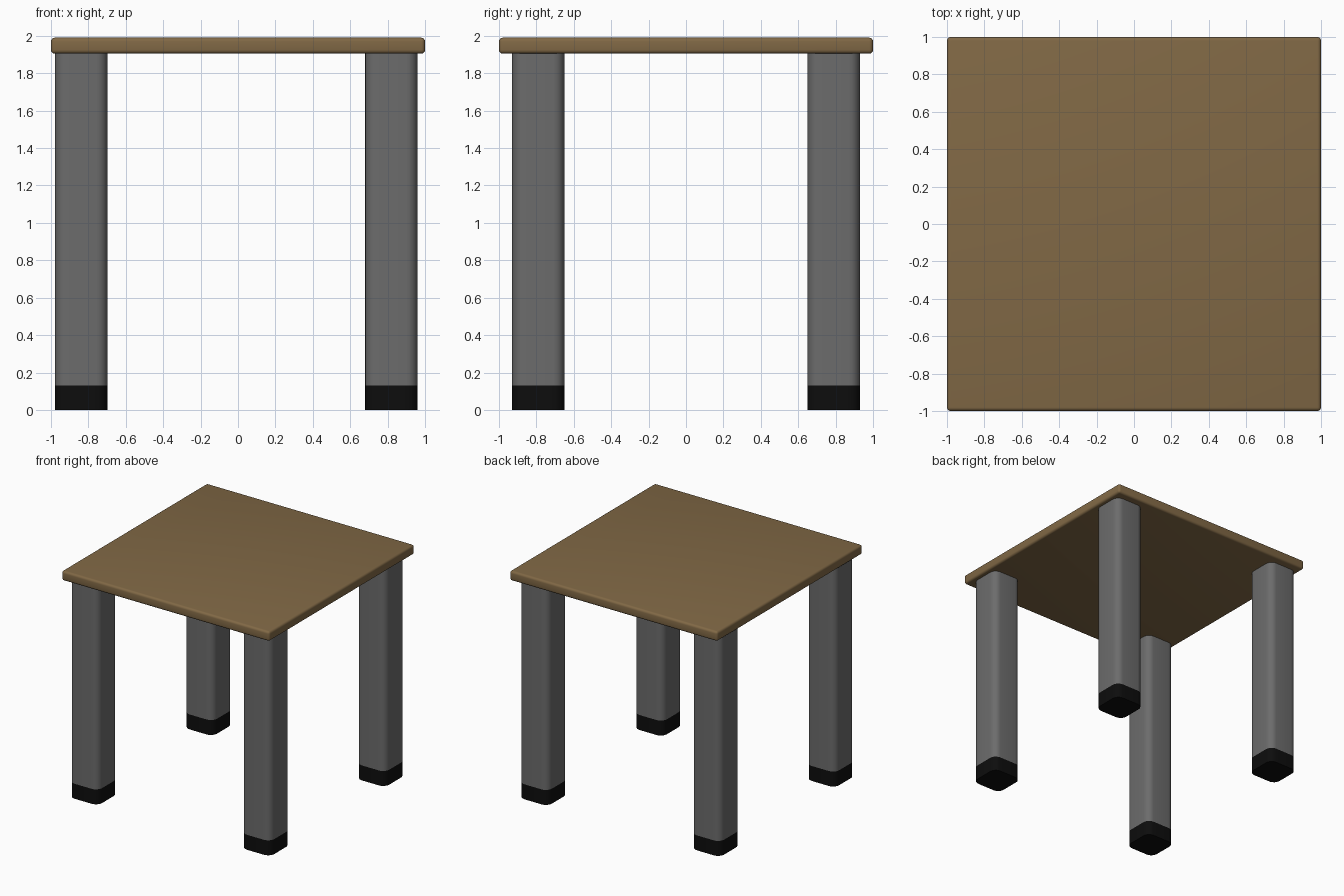
import bpy, bmesh

if "Cube" in bpy.data.objects:
    bpy.data.objects.remove(bpy.data.objects["Cube"])


def material(name, rgb):
    m = bpy.data.materials.new(name)
    m.diffuse_color = (*rgb, 1)
    m.use_nodes = True
    m.node_tree.nodes["Principled BSDF"].inputs["Base Color"].default_value = m.diffuse_color
    return m


def rounded_box(name, lo, hi, radius, segments, mat, vertical_only=False):
    """Box between two corners with rounded edges."""
    bm = bmesh.new()
    bmesh.ops.create_cube(bm, size=1)
    for v in bm.verts:
        v.co = [(a + b) / 2 + c * (b - a) for a, b, c in zip(lo, hi, v.co)]
    edges = [e for e in bm.edges if not vertical_only
             or abs(e.verts[0].co.z - e.verts[1].co.z) > 1e-4]
    bmesh.ops.bevel(bm, geom=edges, offset=radius, segments=segments,
                    profile=0.5, affect='EDGES')
    mesh = bpy.data.meshes.new(name)
    bm.to_mesh(mesh)
    bm.free()
    obj = bpy.data.objects.new(name, mesh)
    bpy.context.collection.objects.link(obj)
    mesh.materials.append(mat)
    bpy.ops.object.select_all(action='DESELECT')
    bpy.context.view_layer.objects.active = obj
    obj.select_set(True)
    bpy.ops.object.shade_smooth_by_angle()
    return obj


wood = material("wood", (0.22, 0.14, 0.06))
metal = material("dark_grey_metal", (0.15, 0.15, 0.15))
rubber = material("black_rubber", (0.004, 0.004, 0.004))

# Table top
rounded_box("table_top", (-1, -1, 1.905), (1, 1, 1.99), 0.02, 4, wood)

# Legs with rubber feet
W, FOOT, R = 0.14, 0.13, 0.06
for side, x in (("left", -0.838), ("right", 0.82)):
    for end, y in (("front", -0.79), ("back", 0.79)):
        rounded_box(f"{end}_{side}_leg", (x - W, y - W, FOOT),
                    (x + W, y + W, 1.905), R, 6, metal, True)
        rounded_box(f"{end}_{side}_foot", (x - W, y - W, 0),
                    (x + W, y + W, FOOT), R, 6, rubber, True)
